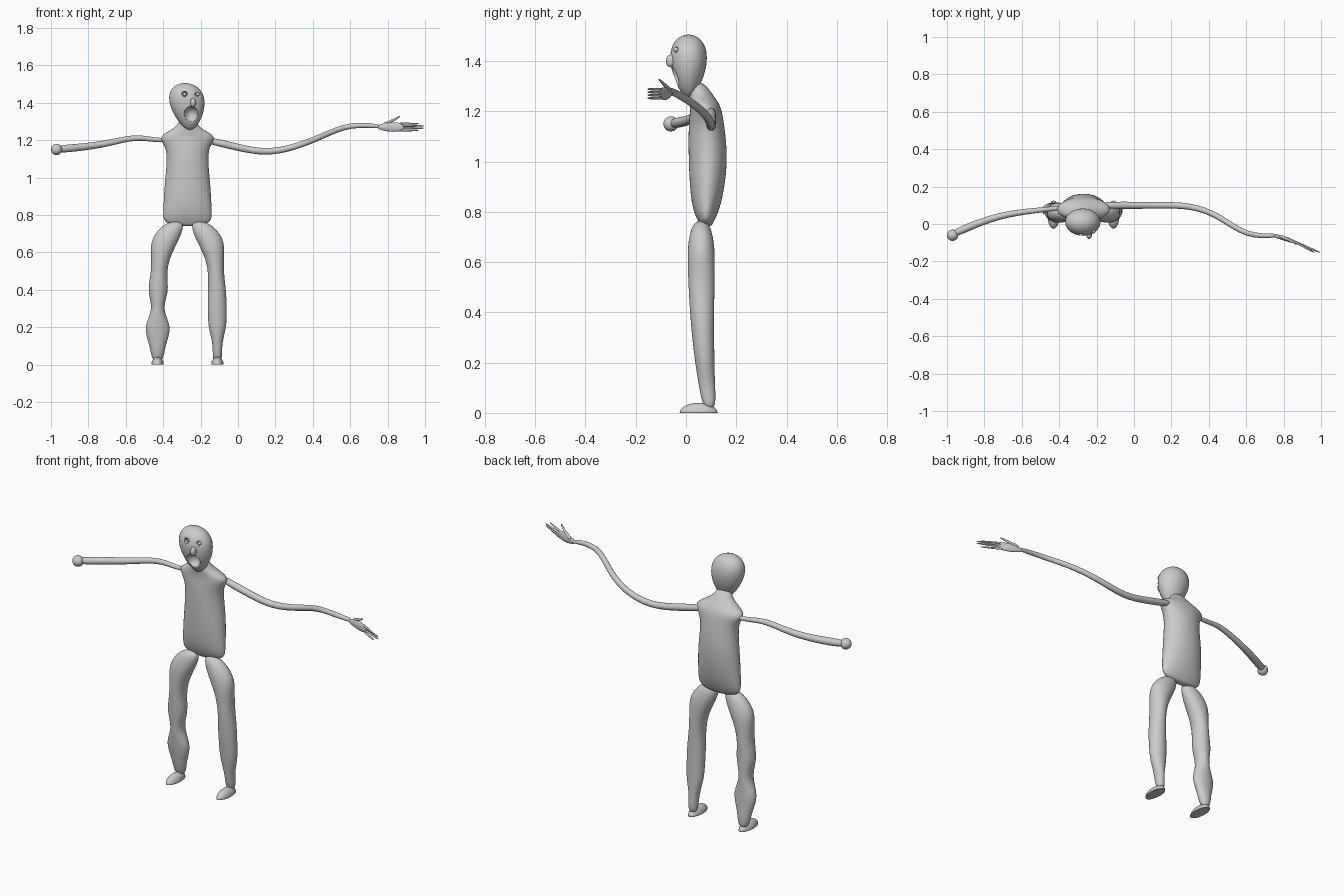
import bpy
import bmesh
from math import cos, sin, pi
from mathutils import Vector

cube = bpy.data.objects.get("Cube")
if cube:
    bpy.data.objects.remove(cube, do_unlink=True)

# One plain clay colour for the whole figure
clay = bpy.data.materials.new("grey_clay")
clay.use_nodes = True
clay.diffuse_color = (0.6, 0.6, 0.6, 1)
clay.node_tree.nodes["Principled BSDF"].inputs["Base Color"].default_value = clay.diffuse_color


def finish(bm, name):
    """Turn a bmesh into a smooth shaded, clay coloured object."""
    bmesh.ops.recalc_face_normals(bm, faces=bm.faces)
    mesh = bpy.data.meshes.new(name)
    bm.to_mesh(mesh)
    bm.free()
    mesh.materials.append(clay)
    mesh.shade_smooth()
    obj = bpy.data.objects.new(name, mesh)
    bpy.context.collection.objects.link(obj)
    return obj


def loft(name, rings, sides=12):
    """Skin elliptical rings (centre, half width, half depth) into a rounded tube."""
    bm = bmesh.new()
    swell = 3 / (2 + cos(2 * pi / sides))  # offsets the subdivision shrinkage
    loops = []
    for i, (centre, width, depth) in enumerate(rings):
        before = Vector(rings[max(i - 1, 0)][0])
        after = Vector(rings[min(i + 1, len(rings) - 1)][0])
        tangent = (after - before).normalized()
        if abs(tangent.z) > abs(tangent.x):
            across, along = Vector((1, 0, 0)), Vector((0, 1, 0))
        else:
            across = Vector((0, 0, 1)).cross(tangent).normalized()
            along = tangent.cross(across)
        loop = []
        for k in range(sides):
            angle = 2 * pi * k / sides
            offset = across * width * cos(angle) + along * depth * sin(angle)
            loop.append(bm.verts.new(Vector(centre) + swell * offset))
        loops.append(loop)
    for lower, upper in zip(loops, loops[1:]):
        for k in range(sides):
            following = (k + 1) % sides
            bm.faces.new((lower[k], lower[following], upper[following], upper[k]))
    bm.faces.new(loops[0])
    bm.faces.new(loops[-1])
    obj = finish(bm, name)
    smooth = obj.modifiers.new("smooth", "SUBSURF")
    smooth.levels = smooth.render_levels = 2
    return obj


def tube(name, path, start, end):
    """Round limb along a path whose radius runs evenly from start to end."""
    last = len(path) - 1
    radii = [start + (end - start) * i / last for i in range(len(path))]
    return loft(name, list(zip(path, radii, radii)))


def ball(name, centre, radii, shape=None):
    """Ellipsoid, optionally reshaped by a rule on the unit sphere."""
    bm = bmesh.new()
    bmesh.ops.create_uvsphere(bm, u_segments=32, v_segments=24, radius=1)
    for vert in bm.verts:
        unit = shape(vert.co) if shape else vert.co
        vert.co = Vector(centre) + Vector(c * r for c, r in zip(unit, radii))
    return finish(bm, name)


def carve(target, cutter):
    """Cut one shape out of another and discard the cutter."""
    cutter.hide_render = True
    bpy.context.view_layer.objects.active = target
    cut = target.modifiers.new("cut", "BOOLEAN")
    cut.operation = "DIFFERENCE"
    cut.solver = "EXACT"
    cut.object = cutter
    bpy.ops.object.modifier_apply(modifier=cut.name)
    bpy.data.objects.remove(cutter, do_unlink=True)


def skull(unit):
    """Broad crown that narrows and leans towards the chin."""
    taper = 1 + 0.3 * unit.z
    return Vector((unit.x * taper - 0.15 * unit.z, unit.y * taper, unit.z))


def flat_sole(unit):
    return Vector((unit.x, unit.y, max(unit.z, 0)))


body_x = -0.27

# Torso with flared shoulders and a short neck: height, y, half width, half depth
torso_profile = [
    (1.32, 0.04, 0.04, 0.03), (1.26, 0.06, 0.06, 0.05), (1.22, 0.08, 0.17, 0.06),
    (1.16, 0.08, 0.1, 0.07), (1, 0.09, 0.12, 0.08), (0.82, 0.08, 0.13, 0.06),
    (0.76, 0.08, 0.13, 0.03), (0.74, 0.08, 0.06, 0.02)]
loft("torso", [((body_x, y, z), width, depth) for z, y, width, depth in torso_profile],
     sides=16)

# Bald head with an open mouth and a small nose
head = ball("head", (body_x, 0.01, 1.38), (0.09, 0.07, 0.125), skull)
carve(head, ball("mouth_cutter", (-0.25, -0.06, 1.335), (0.04, 0.05, 0.045)))
ball("nose", (-0.24, -0.06, 1.4), (0.015, 0.02, 0.025))

# Hollow eye sockets holding small eyeballs
for side, x in (("right", -0.285), ("left", -0.215)):
    place = Vector((x, -0.05, 1.445))
    carve(head, ball("socket_cutter", place, (0.016, 0.02, 0.015)))
    ball(side + "_eye", place + Vector((0, 0.01, 0)), (0.01, 0.01, 0.01))

# Lumpy legs splay quickly from the hips, then drop straight to flat feet
leg_widths = {
    "right": (0.05, 0.08, 0.05, 0.04, 0.06, 0.02, 0.08, 0.04, 0.03),
    "left": (0.05, 0.08, 0.05, 0.04, 0.05, 0.05, 0.05, 0.02, 0.03)}
for side, direction in (("right", -1), ("left", 1)):
    rings = []
    for i, width in enumerate(leg_widths[side]):
        drop = i / 8
        splay = 0.16 - 0.1 * 0.4 ** i
        depth = min(0.03 + 0.03 * i, 0.055 - 0.03 * drop ** 2)
        centre = (body_x + direction * splay, 0.06 + 0.035 * drop ** 3, 0.77 - 0.76 * drop)
        rings.append((centre, width, depth))
    loft(side + "_leg", rings)
    ankle_x = rings[-1][0][0]
    ball(side + "_foot", (ankle_x, 0.05, 0), (0.033, 0.075, 0.04), flat_sole)

# Long thin arms, the right one ending in a stump
tube("left_arm", [
    (-0.2, 0.1, 1.21), (0, 0.1, 1.16), (0.15, 0.1, 1.13), (0.3, 0.1, 1.16),
    (0.45, 0.05, 1.22), (0.6, -0.07, 1.29), (0.78, -0.06, 1.27)], 0.02, 0.013)
tube("right_arm", [
    (-0.35, 0.09, 1.2), (-0.45, 0.08, 1.2), (-0.55, 0.07, 1.22), (-0.7, 0.05, 1.18),
    (-0.85, 0, 1.16), (-0.98, -0.06, 1.15)], 0.01, 0.022)
ball("right_stump", (-0.97, -0.06, 1.15), (0.03, 0.03, 0.03))

# Left hand: upright palm, four straight fingers and a raised thumb
loft("left_palm", [
    ((0.74, -0.06, 1.27), 0.01, 0.01), ((0.82, -0.08, 1.27), 0.013, 0.03),
    ((0.89, -0.11, 1.27), 0.006, 0.02)])
fingers = {"index": 0.97, "middle": 1, "ring": 1, "little": 0.97}
for i, (finger, reach) in enumerate(fingers.items()):
    height = 1.288 - 0.012 * i
    knuckle = Vector((0.85, -0.09, height))
    tip = Vector((reach, -0.155, height))
    tube("left_" + finger + "_finger", [knuckle, knuckle.lerp(tip, 0.5), tip], 0.006, 0.004)
tube("left_thumb", [
    (0.77, -0.06, 1.28), (0.82, -0.08, 1.3), (0.87, -0.11, 1.33)], 0.01, 0.004)
